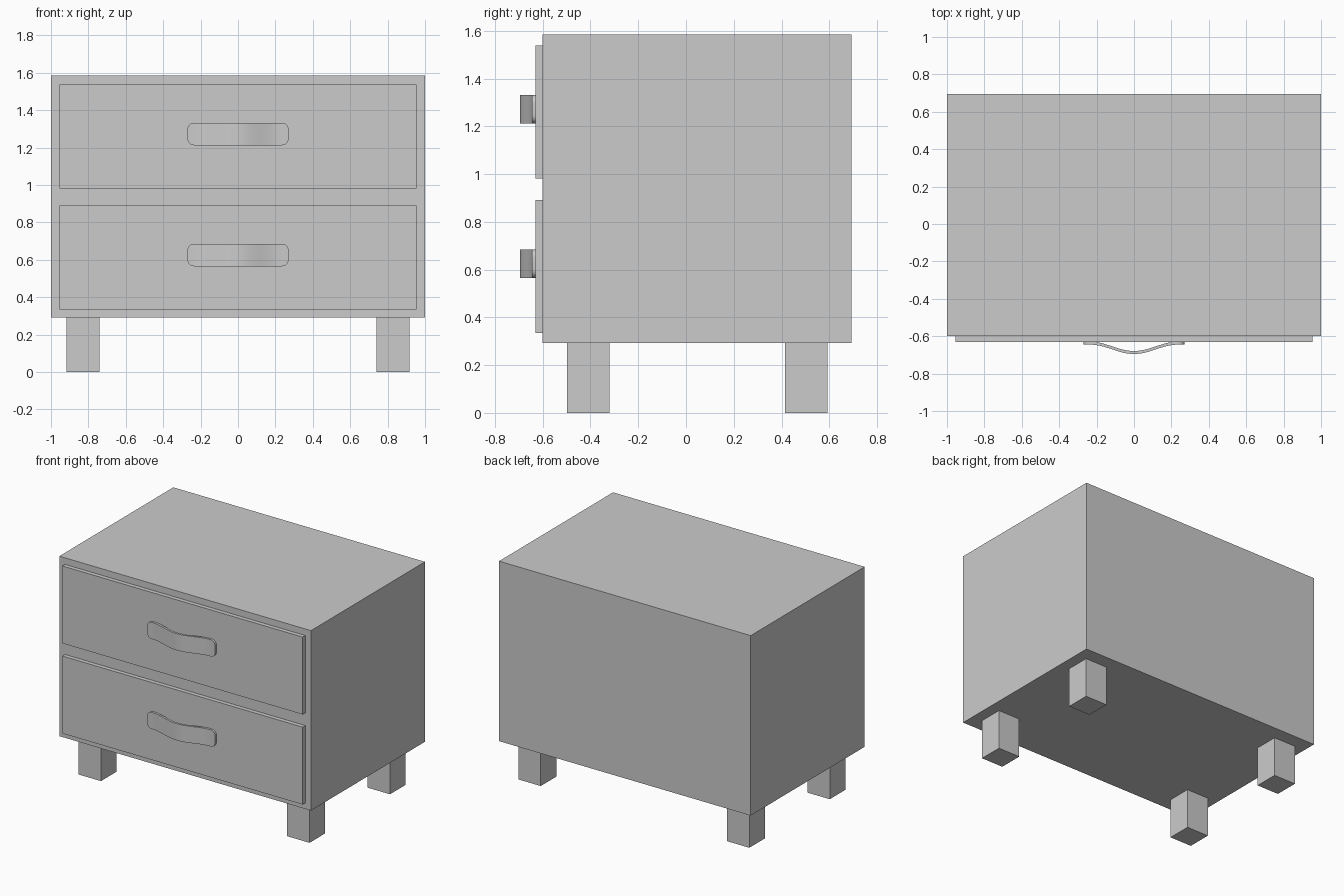
import bpy, bmesh, math

if "Cube" in bpy.data.objects:
    bpy.data.objects.remove(bpy.data.objects["Cube"])


def box(name, x0, x1, y0, y1, z0, z1):
    bm = bmesh.new()
    bmesh.ops.create_cube(bm, size=1)
    for v in bm.verts:
        v.co = ((x0 + x1) / 2 + v.co.x * (x1 - x0),
                (y0 + y1) / 2 + v.co.y * (y1 - y0),
                (z0 + z1) / 2 + v.co.z * (z1 - z0))
    return finish(name, bm)


def finish(name, bm):
    bmesh.ops.recalc_face_normals(bm, faces=bm.faces)
    me = bpy.data.meshes.new(name)
    bm.to_mesh(me)
    bm.free()
    ob = bpy.data.objects.new(name, me)
    bpy.context.collection.objects.link(ob)
    return ob


def handle(name, zc, half_w=0.27, half_h=0.06, r=0.035, thick=0.016):
    # wavy strap with rounded corners, swept across x as 4-point sections
    corner = [half_w - r + r * math.sin(math.radians(a)) for a in range(0, 91, 15)]
    mid = [(half_w - r) * i / 14 for i in range(14)]
    half = mid + corner
    xs = [-x for x in reversed(half[1:])] + half
    bm = bmesh.new()
    rings = []
    for x in xs:
        d = max(0, abs(x) - (half_w - r))
        h = half_h - r + math.sqrt(max(0, r * r - d * d))
        t = min(abs(x) / 0.235, 1)
        y = -0.645 - 0.05 * (0.5 + 0.5 * math.cos(math.pi * t))
        rings.append([bm.verts.new((x, y + dy, zc + dz)) for dy, dz in
                      ((0, -h), (0, h), (thick, h), (thick, -h))])
    for a, b in zip(rings, rings[1:]):
        for i in range(4):
            j = (i + 1) % 4
            bm.faces.new((a[i], a[j], b[j], b[i]))
    bm.faces.new(rings[0])
    bm.faces.new(rings[-1])
    ob = finish(name, bm)
    bpy.ops.object.select_all(action='DESELECT')
    bpy.context.view_layer.objects.active = ob
    ob.select_set(True)
    bpy.ops.object.shade_smooth_by_angle(angle=math.radians(30))


# cabinet body
box("cabinet_body", -1, 1, -0.6, 0.694, 0.292, 1.585)

# drawers with handles
for label, z0 in (("lower", 0.335), ("upper", 0.982)):
    box(label + "_drawer_front", -0.955, 0.955, -0.63, -0.6, z0, z0 + 0.556)
    handle(label + "_handle", z0 + 0.29)

# four legs
for side, sx in (("left", -0.829), ("right", 0.829)):
    for end, y in (("front", -0.41), ("back", 0.503)):
        box(f"{end}_{side}_leg", sx - 0.089, sx + 0.089, y - 0.089, y + 0.089, 0, 0.292)
